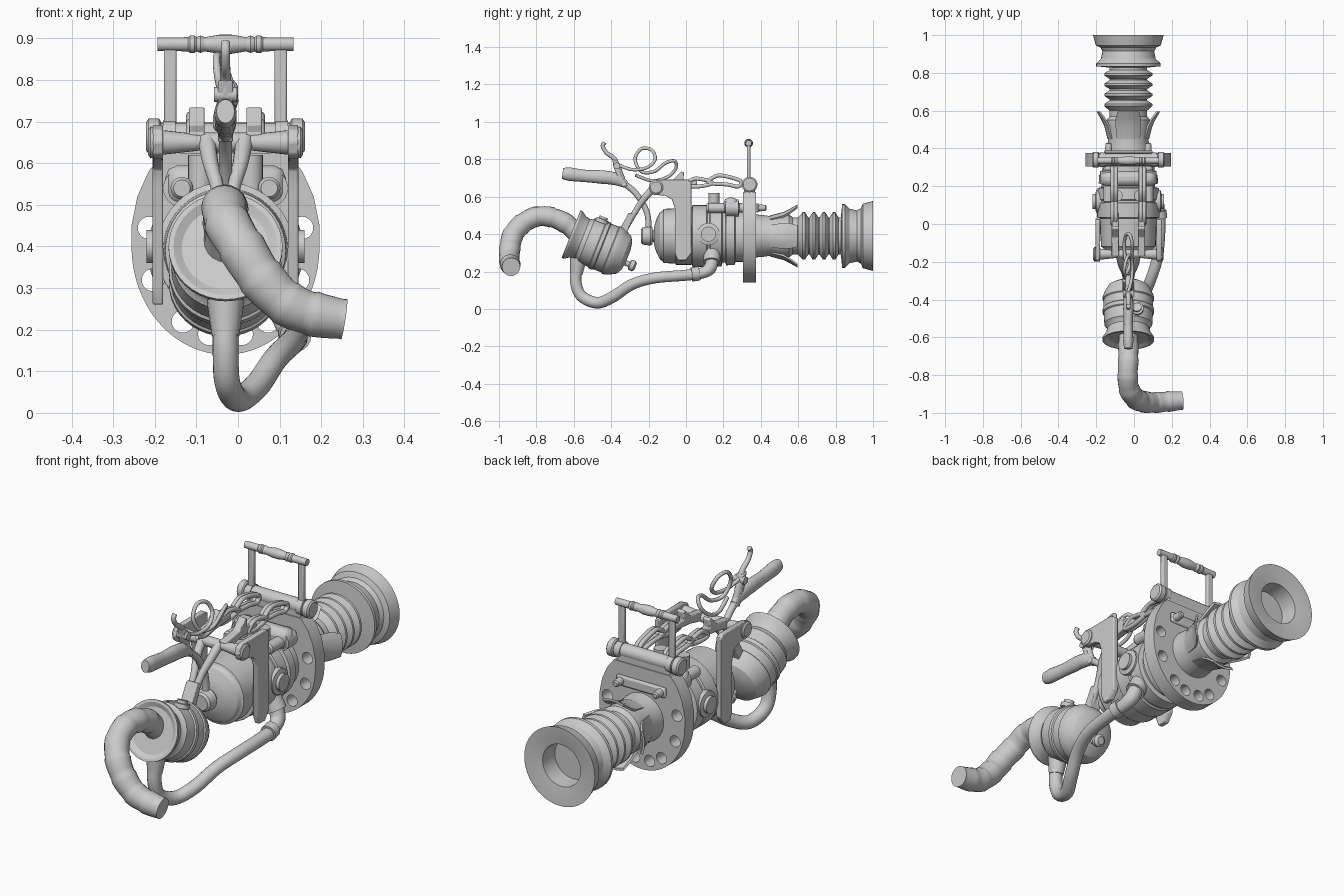
import bpy, bmesh, math
from mathutils import Vector

if "Cube" in bpy.data.objects:
    bpy.data.objects.remove(bpy.data.objects["Cube"])

CX, CZ = -0.03, 0.39          # main axis of the body


def finish(name, bm, bevel=0.0, angle=35):
    bmesh.ops.recalc_face_normals(bm, faces=bm.faces)
    me = bpy.data.meshes.new(name)
    bm.to_mesh(me)
    bm.free()
    ob = bpy.data.objects.new(name, me)
    bpy.context.collection.objects.link(ob)
    if bevel:
        m = ob.modifiers.new("bevel", 'BEVEL')
        m.width, m.segments, m.limit_method = bevel, 2, 'ANGLE'
    smooth(ob, angle)
    return ob


def smooth(ob, angle=35):
    bpy.ops.object.select_all(action='DESELECT')
    ob.select_set(True)
    bpy.context.view_layer.objects.active = ob
    bpy.ops.object.shade_smooth_by_angle(angle=math.radians(angle))


def lathe(name, prof, origin=(CX, 0, CZ), d=(0, 1, 0), n=40, angle=28):
    """Revolve (distance, radius) pairs about an axis."""
    bm = bmesh.new()
    q = Vector(d).to_track_quat('Z', 'Y')
    rings = [[bm.verts.new(Vector(origin) + q @ Vector((r * math.cos(a), r * math.sin(a), t)))
              for a in (2 * math.pi * k / n for k in range(n))] for t, r in prof]
    for A, B in zip(rings, rings[1:]):
        for k in range(n):
            bm.faces.new((A[k], A[(k + 1) % n], B[(k + 1) % n], B[k]))
    bm.faces.new(rings[0])
    bm.faces.new(rings[-1])
    return finish(name, bm, angle=angle)


def rod(name, a, b, r, r2=None, n=20):
    v = Vector(b) - Vector(a)
    return lathe(name, [(0, r), (v.length, r if r2 is None else r2)], a, v, n)


def plate(name, pts, axis, lo, hi, bevel=0.004):
    """Extrude a 2D outline along x (points are y,z) or y (points are x,z)."""
    bm = bmesh.new()
    mk = (lambda p, h: (h, p[0], p[1])) if axis == 'x' else (lambda p, h: (p[0], h, p[1]))
    A = [bm.verts.new(mk(p, lo)) for p in pts]
    B = [bm.verts.new(mk(p, hi)) for p in pts]
    bm.faces.new(A)
    bm.faces.new(B[::-1])
    for i in range(len(pts)):
        j = (i + 1) % len(pts)
        bm.faces.new((A[i], A[j], B[j], B[i]))
    return finish(name, bm, bevel)


def box(name, x, y, z, bevel=0.005):
    return plate(name, [(x[0], z[0]), (x[1], z[0]), (x[1], z[1]), (x[0], z[1])], 'y', y[0], y[1], bevel)


def tube(name, pts, r, radii=None, closed=False, steps=6, ridge=0.0, scale_x=1.0, res=6):
    """Smooth tube through points; ridge adds stepped hose sections."""
    P = [Vector(p) for p in pts]
    R = radii or [1.0] * len(P)
    n = len(P)
    out = []
    for i in range(n if closed else n - 1):
        ix = [(i + k) % n if closed else min(max(i + k, 0), n - 1) for k in (-1, 0, 1, 2)]
        p0, p1, p2, p3 = (P[j] for j in ix)
        for s in range(steps):
            t = s / steps
            q = 0.5 * (2 * p1 + (p2 - p0) * t + (2 * p0 - 5 * p1 + 4 * p2 - p3) * t * t
                       + (3 * p1 - p0 - 3 * p2 + p3) * t ** 3)
            out.append((q, R[ix[1]] * (1 - t) + R[ix[2]] * t + ridge * (0.5 - t)))
    if not closed:
        out.append((P[-1], R[-1]))
    cu = bpy.data.curves.new(name, 'CURVE')
    cu.dimensions = '3D'
    cu.bevel_depth, cu.bevel_resolution, cu.use_fill_caps = r, res, True
    sp = cu.splines.new('POLY')
    sp.points.add(len(out) - 1)
    for pt, (q, rr) in zip(sp.points, out):
        pt.co, pt.radius = (*q, 1), rr
    sp.use_cyclic_u = closed
    ob = bpy.data.objects.new(name, cu)
    bpy.context.collection.objects.link(ob)
    bpy.ops.object.select_all(action='DESELECT')
    ob.select_set(True)
    bpy.context.view_layer.objects.active = ob
    bpy.ops.object.convert(target='MESH')
    ob = bpy.context.object
    for v in ob.data.vertices:
        v.co.x = CX + (v.co.x - CX) * scale_x
    smooth(ob, 40)
    return ob


# main body with domed front and nozzle
lathe("body", [(-.17, .05), (-.16, .085), (-.14, .125), (-.125, .135), (-.12, .145), (.03, .15), (.035, .165),
               (.11, .165), (.115, .158), (.125, .158), (.13, .165), (.19, .163), (.195, .142), (.21, .142),
               (.215, .157), (.26, .155), (.265, .138), (.31, .138)])
lathe("nozzle", [(-.24, .036), (-.232, .046), (-.19, .052), (-.18, .045), (-.178, .03), (-.15, .05)])

# rear neck, bellows and flared mouth
prof = [(.36, .115), (.40, .113), (.46, .105), (.51, .115), (.55, .115), (.57, .10), (.6, .10)]
for k in range(4):
    y = .63 + .054 * k
    prof += [(y - .006, .127), (y + .006, .127), (y + .024, .099), (y + .03, .099)]
prof += [(.828, .10), (.835, .17), (.85, .17), (.875, .145), (.915, .137), (.935, .148), (.945, .172), (.96, .176),
         (1, .187), (1, .18), (.985, .1), (.9, .095)]
lathe("bellows", prof, n=48, angle=25)

# crown of four clips around the neck
for k in range(4):
    bm = bmesh.new()
    rows = []
    for y, r, w in ((.45, .11, 34), (.52, .128, 32), (.555, .145, 28), (.595, .168, 20)):
        rows.append([bm.verts.new((CX + rr * math.cos(a), y, CZ + rr * math.sin(a)))
                     for rr, ks in ((r, range(7)), (r - .012, range(6, -1, -1)))
                     for a in (math.radians(90 * k + w * (j / 3 - 1)) for j in ks)])
    for A, B in zip(rows, rows[1:]):
        for i in range(14):
            bm.faces.new((A[i], A[(i + 1) % 14], B[(i + 1) % 14], B[i]))
    bm.faces.new(rows[0])
    bm.faces.new(rows[-1])
    finish("neck_clip", bm)

# large flange with bolt holes
out = [(CX + .226 * math.cos(a), .40 + .26 * math.sin(a)) for a in (math.pi + math.pi * k / 32 for k in range(33))]
out += [(CX + x, z) for x, z in ((.226, .45), (.212, .52), (.185, .58), (.15, .625), (-.15, .625),
                                 (-.185, .58), (-.212, .52), (-.226, .45))]
flange = plate("flange", out, 'y', .305, .375, 0)
for deg in (12, -22, -57, -78, -102, -123, -158, 168):
    a = math.radians(deg)
    p = (CX + .188 * math.cos(a), .4 + .215 * math.sin(a))
    cut = rod("hole_cutter", (p[0], .25, p[1]), (p[0], .45, p[1]), .027)
    cut.hide_render = True
    m = flange.modifiers.new("hole", 'BOOLEAN')
    m.operation, m.object, m.solver = 'DIFFERENCE', cut, 'EXACT'
    bpy.context.view_layer.objects.active = flange
    bpy.ops.object.modifier_apply(modifier=m.name)
    bpy.data.objects.remove(cut)
smooth(flange)
box("flange_bar", (CX - .13, CX + .13), (.37, .39), (.515, .565), .012)

# top pivot bar and folding carry handle
box("pivot_block", (CX - .14, CX + .14), (.31, .37), (.6, .675))
rod("pivot_bar", (CX - .16, .34, .665), (CX + .16, .34, .665), .033)
lathe("handle_grip", [(-.163, .016), (-.09, .017), (-.085, .021), (-.075, .021), (-.07, .017), (-.06, .021), (-.05, .017),
                      (-.015, .023), (.015, .023), (.05, .017), (.06, .021), (.07, .017), (.075, .021), (.085, .021),
                      (.09, .017), (.163, .016)], (CX, .335, .886), (1, 0, 0), 20)

# front pivot shaft: tapered cones to a centre hub
rod("pivot_hub", (CX - .05, -.16, .65), (CX + .05, -.16, .65), .024)

# lower strap under the body, joined to both side arms
arc = [math.pi + math.pi * k / 16 for k in range(17)]
strap = [(CX - .172, .68)] + [(CX + .172 * math.cos(a), .40 + .165 * math.sin(a)) for a in arc] + [(CX + .172, .68)]
strap += [(CX + .15, .68)] + [(CX + .15 * math.cos(a), .40 + .147 * math.sin(a)) for a in arc[::-1]] + [(CX - .15, .68)]
plate("body_strap", strap, 'y', -.055, .03, .003)

# parts repeated left and right
for s in (-1, 1):
    X = lambda d: CX + s * d
    lathe("pivot_cap", [(0, .036), (.005, .042), (.03, .042), (.036, .034)], (X(.155), .34, .665), (s, 0, 0), 24)
    rod("handle_ring", (X(.12), .34, .665), (X(.15), .34, .665), .038)
    box("handle_post", sorted((X(.118), X(.148))), (.326, .346), (.67, .886))
    rod("pivot_cone", (X(.05), -.16, .65), (X(.155), -.16, .65), .018, .03)
    lathe("shaft_cap", [(0, .035), (.03, .038), (.036, .03)], (X(.15), -.16, .65), (s, 0, 0), 24)
    arm = [(-.2, .65), (-.19, .68), (-.16, .692), (.01, .692), (.03, .675), (.03, .3), (0, .26), (-.045, .26), (-.06, .3),
           (-.06, .54), (-.075, .585), (-.11, .605), (-.17, .61), (-.19, .622)]
    plate("side_arm", arm, 'x', *sorted((X(.15), X(.175))))
    # open linkage on top
    lx = X(.066)
    for loop in ([(0, .66), (.04, .695), (.1, .69), (.14, .672), (.07, .655)],
                 [(.12, .675), (.16, .71), (.21, .71), (.29, .685), (.28, .655), (.22, .665)]):
        tube("link_frame", [(lx, y, z) for y, z in loop], .011, closed=True, scale_x=1, res=3)
        tube("link_frame_outer", [(lx + s * .018, y, z) for y, z in loop], .011, closed=True, res=3)
    plate("link_bar", [(-.17, .63), (-.17, .675), (-.07, .69), (-.025, .735), (-.01, .73), (-.015, .69), (.06, .69),
                       (.06, .665), (-.06, .655)], 'x', *sorted((X(.05), X(.088))))
    # coupling cylinders beside the body, bolts through the flange
    lathe("coupling", [(.11, .02), (.12, .027), (.21, .027), (.212, .045), (.28, .045), (.285, .026), (.425, .016),
                       (.43, .01)], (X(.105), 0, .54), (0, 1, 0), 24)
    rod("valve_stub", (X(.06), .15, .5), (X(.06), .15, .62), .03)
    lathe("side_boss", [(.13, .06), (.17, .06), (.175, .04), (.19, .04)], (CX, .12, .40), (s, 0, 0), 24)
    # forked arm down to the canister
    tube("fork_arm", [(X(.045), -.16, .655), (X(.036), -.215, .6), (X(.018), -.265, .53), (X(.01), -.33, .42)],
         .016, radii=[1.4, 1.2, 1, 1], res=3)
box("coupling_housing", (CX - .145, CX + .145), (.2, .28), (.5, .595), .03)
plate("fork_foot", [(-.275, .505), (-.305, .515), (-.37, .40), (-.33, .375)], 'x', CX - .03, CX + .03)

# tilted canister with flared rim and rear knob
AX = Vector((0, .93, -.367))
RIM = Vector((CX, -.615, .40))
lathe("canister", [(.012, .105), (0, .125), (0, .137), (.012, .137), (.04, .118), (.065, .112), (.08, .118), (.09, .127),
                   (.15, .13), (.155, .136), (.175, .136), (.18, .131), (.225, .131), (.23, .136), (.245, .136),
                   (.27, .126), (.305, .107), (.32, .08), (.328, .04)], RIM, AX)
lathe("canister_knob", [(.3, .015), (.345, .015), (.35, .028), (.372, .03), (.382, .018)],
      RIM + Vector((0, -.01, -.035)), AX, 20)
up = Vector((0, .367, .93))
p = RIM + AX * .13 + up * .115 + Vector((.045, 0, 0))
lathe("canister_fitting", [(0, .035), (.02, .035), (.022, .024), (.035, .024)], p, up, 24)

# curved sectioned front hose
tube("front_hose", [(CX, -.58, .40), (CX, -.64, .455), (CX, -.72, .49), (-.033, -.80, .493), (-.025, -.875, .455),
                    (.01, -.925, .395), (.055, -.942, .325), (.115, -.945, .265), (.18, -.94, .238), (.255, -.935, .225)],
     .053, radii=[.95, 1, 1, 1, 1.02, 1.05, 1.05, 1.02, 1, .93], ridge=.09, res=8)

# lower feed hose with end fittings
tube("feed_hose", [(CX, -.582, .25), (CX, -.59, .15), (-.025, -.56, .07), (0, -.475, .033), (.045, -.39, .065),
                   (.09, -.29, .13), (.125, -.17, .165), (.138, 0, .18), (.133, .08, .19), (.12, .13, .22),
                   (.095, .14, .29)], .031, radii=[1] * 5 + [.95] * 4 + [1.1, 1.1], res=7)
rod("feed_nipple", (CX, -.575, .27), (CX, -.587, .185), .045, .033)
rod("feed_collar", (.138, .03, .184), (.134, .07, .19), .038)
rod("feed_port", (.11, .138, .25), (.07, .14, .32), .045)

# hand grip, flattened sideways, with its stalk
tube("hand_grip", [(CX, -.66, .725), (CX, -.62, .72), (CX, -.53, .71), (CX, -.45, .705), (CX, -.38, .695),
                   (CX, -.32, .665)], .036, radii=[.8, 1, .9, 1.0, .95, .5], scale_x=.75)
tube("grip_stalk", [(CX, -.35, .685), (CX, -.28, .63), (CX, -.235, .57), (CX, -.205, .5), (CX, -.2, .41)], .016)

# trigger lever and clamp
tube("trigger_lever", [(CX, -.435, .89), (CX, -.445, .87), (CX, -.425, .835), (CX, -.385, .805), (CX, -.37, .765),
                       (CX, -.35, .72), (CX, -.335, .67)], .014, radii=[.8, .8, .8, .9, 1.3, 1.1, 1.2])
rod("lever_pivot", (CX - .028, -.37, .765), (CX + .028, -.37, .765), .018)
plate("lever_clamp", [(-.395, .80), (-.36, .79), (-.345, .71), (-.31, .66), (-.34, .65), (-.38, .74)], 'x',
      CX - .018, CX + .018)

# looping control cable
cable = [(-.36, .77), (-.29, .745), (-.21, .755), (-.165, .80), (-.185, .85), (-.24, .855), (-.272, .80), (-.24, .735),
         (-.17, .735), (-.11, .78), (-.06, .79), (-.055, .75), (-.10, .705), (-.18, .685), (-.27, .715)]
tube("control_cable", [(CX + .022 * math.sin(i * .9), y, z) for i, (y, z) in enumerate(cable)], .009, res=3)
